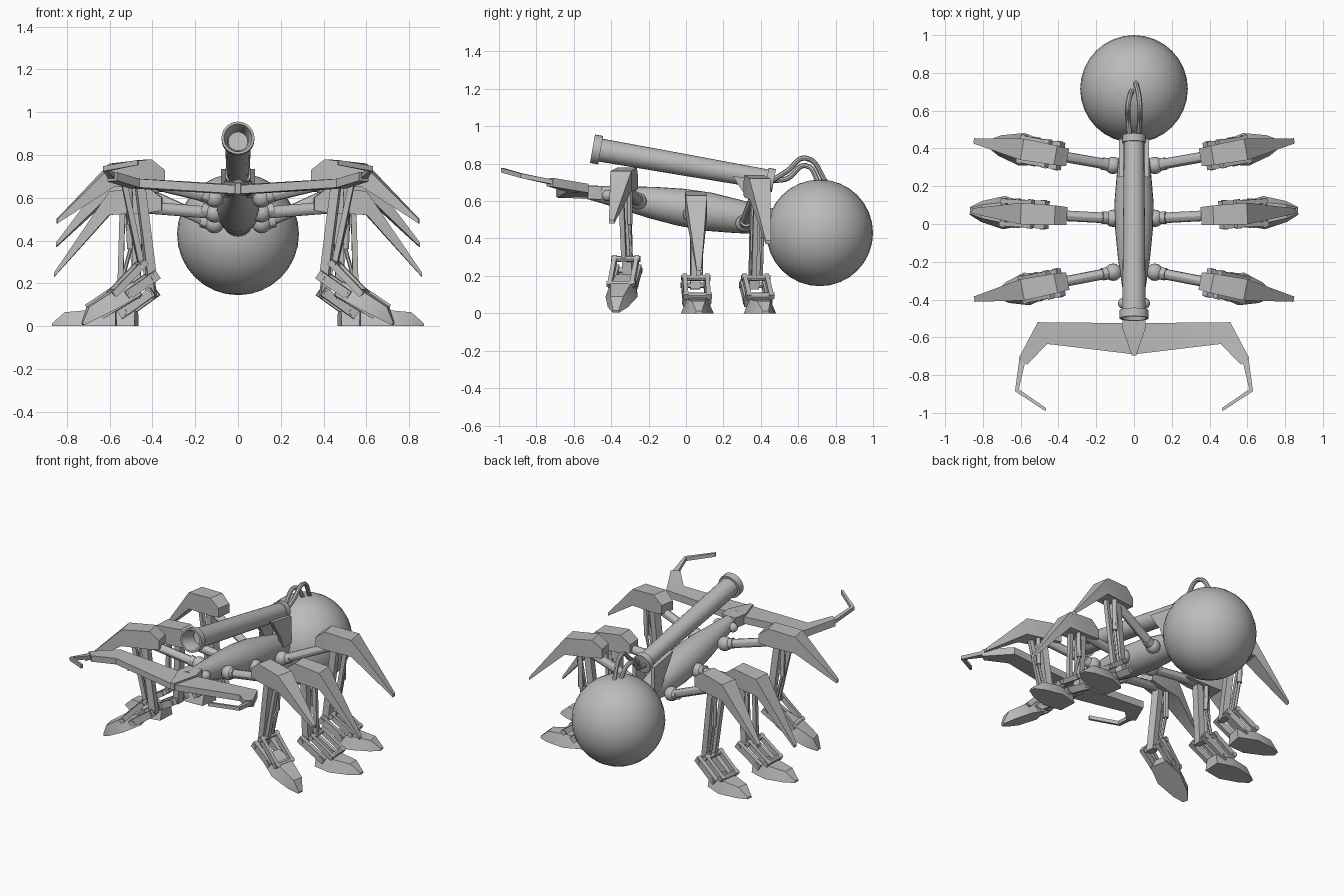
import bpy, bmesh, math
from mathutils import Vector, Matrix

old = bpy.data.objects.get("Cube")
if old:
    bpy.data.objects.remove(old, do_unlink=True)

gray = bpy.data.materials.new("plain_gray")
gray.use_nodes = True
tone = (0.5, 0.5, 0.5, 1)
gray.diffuse_color = tone
gray.node_tree.nodes["Principled BSDF"].inputs["Base Color"].default_value = tone
parts = []


def finish(name, bm):
    bmesh.ops.recalc_face_normals(bm, faces=bm.faces)
    mesh = bpy.data.meshes.new(name)
    bm.to_mesh(mesh)
    bm.free()
    mesh.materials.append(gray)
    obj = bpy.data.objects.new(name, mesh)
    bpy.context.collection.objects.link(obj)
    parts.append(obj)


def loft(name, rings):
    """Skin a list of equal-length rings and cap both ends."""
    bm = bmesh.new()
    vs = [[bm.verts.new(p) for p in ring] for ring in rings]
    n = len(vs[0])
    for a, b in zip(vs, vs[1:]):
        for i in range(n):
            j = (i + 1) % n
            bm.faces.new((a[i], a[j], b[j], b[i]))
    bm.faces.new(vs[0])
    bm.faces.new(vs[-1])
    finish(name, bm)


def lathe(name, p0, p1, profile, sides=24):
    """Turn (fraction along axis, radius) pairs around the axis p0-p1."""
    p0, p1 = Vector(p0), Vector(p1)
    rot = (p1 - p0).to_track_quat('Z', 'Y')
    rings = []
    for t, r in profile:
        c = p0.lerp(p1, t)
        rings.append([c + rot @ Vector((r * math.cos(a), r * math.sin(a), 0))
                      for a in (math.tau * i / sides for i in range(sides))])
    loft(name, rings)


def rod(name, p0, p1, r):
    lathe(name, p0, p1, [(0, r), (1, r)], 12)


def ball(name, c, r, seg=16):
    bm = bmesh.new()
    bmesh.ops.create_uvsphere(bm, u_segments=seg, v_segments=seg // 2, radius=r,
                              matrix=Matrix.Translation(c))
    finish(name, bm)


def cable(name, pts, r):
    cu = bpy.data.curves.new(name, 'CURVE')
    cu.dimensions = '3D'
    cu.bevel_depth = r
    cu.bevel_resolution = 2
    cu.resolution_u = 6
    sp = cu.splines.new('BEZIER')
    sp.bezier_points.add(len(pts) - 1)
    for bp, p in zip(sp.bezier_points, pts):
        bp.co = p
        bp.handle_left_type = bp.handle_right_type = 'AUTO'
    tmp = bpy.data.objects.new(name, cu)
    bpy.context.collection.objects.link(tmp)
    bm = bmesh.new()
    bm.from_mesh(tmp.to_mesh())
    bpy.data.objects.remove(tmp, do_unlink=True)
    finish(name, bm)


# Rear globe and tapered body
ball("rear_globe", (0, 0.715, 0.43), 0.285, 32)
lathe("body", (0, -0.54, 0.65), (0, 0.48, 0.485),
      [(0, .035), (.08, .045), (.2, .062), (.35, .085), (.5, .1), (.65, .103),
       (.8, .09), (.92, .075), (1, .07)])

# Barrel with flared muzzle, bore and breech collar
lathe("barrel", (0, -0.5, 0.88), (0, 0.47, 0.71),
      [(.1, .045), (.05, .05), (0, .066), (0, .077), (.045, .077), (.045, .062),
       (.5, .058), (.96, .053), (.96, .062), (1, .062), (1, .03)])
for s, side in ((1, "left"), (-1, "right")):
    # Curved bracket carrying the barrel
    loft(f"{side}_barrel_bracket",
         [[(s * x, .25, .735), (s * x, .45, .70), (s * x, .45, .52),
           (s * x, .37, .52), (s * x, .34, .60), (s * x, .29, .67)] for x in (.055, .08)])
    ball(f"{side}_front_knob", (s * .055, -.42, .63), .03)
    # Hoses from breech to globe
    top = .83 if s > 0 else .79
    cable(f"{side}_hose", [(s * .022, .46, .71), (s * .03, .54, top - .07),
                           (s * .03, .64, top), (s * .008, .735 + s * .02, .69)], .014)

# Front crossbar, lifting at its ends
half = [((0, -.525), (0, -.69), .638), ((.51, -.52), (.46, -.635), .668),
        ((.61, -.71), (.565, -.745), .70)]
spans = [((-b[0], b[1]), (-f[0], f[1]), z) for b, f, z in half[:0:-1]] + half
loft("front_crossbar", [[(x, y, z + h) for (x, y), h in
                         ((b, .024), (f, .02), (f, -.02), (b, -.024))] for b, f, z in spans])
loft("crossbar_hub", [[(-w, y, .645 - h), (w, y, .645 - h), (w, y, .645 + h), (-w, y, .645 + h)]
                      for y, w, h in ((-.45, .05, .036), (-.54, .065, .034), (-.695, .012, .024))])

# Hooked pincers
for s, side in ((1, "left"), (-1, "right")):
    path = [((.605, -.70), (.575, -.725), .70), ((.63, -.885), (.61, -.875), .736),
            ((.47, -.99), (.465, -.975), .765)]
    loft(f"{side}_pincer", [[(s * x, y, z + h) for (x, y), h in
                             ((o, .012), (i, .012), (i, -.012), (o, -.012))] for o, i, z in path])


def leg(label, s, y0, ball_z, angle, top, tip, tilt, heel, knee, upper):
    """Leg in its own plane: u outward, v across, z up."""
    ca, sa = math.cos(angle), math.sin(angle)

    def P(u, v, z):
        d = u - .11
        return Vector((s * (.11 + d * ca - v * sa), y0 + d * sa + v * ca, z))

    def bar(name, a, b, v, w, t):
        """Flat bar between two (u, z) points at offset v."""
        a, b = Vector(a), Vector(b)
        d = (b - a).normalized()
        n = Vector((-d.y, d.x)) * w
        a, b = a - d * w, b + d * w
        loft(f"{label}_{name}", [[P(c.x + k * n.x, v + q, c.y + k * n.y)
                                  for k, q in ((1, t), (1, -t), (-1, -t), (-1, t))] for c in (a, b)])

    # Hip joint and arm
    ball(f"{label}_hip", P(.11, 0, ball_z), .046)
    rod(f"{label}_arm_collar", P(.12, 0, ball_z), P(.17, 0, ball_z + .015), .033)
    rod(f"{label}_arm", P(.12, 0, ball_z), P(.5, 0, top - .09), .028)
    # Armour shell: u, upper z, lower z, half width
    shell = [(.355, top - .05, top - .11, .047), (.42, top, top - .12, .052),
             (.60, top - .02, top - .13, .057), (.86, tip, tip - .02, .014)]
    loft(f"{label}_armour", [[P(u, w, a), P(u, -w, a), P(u, -w, b), P(u, w, b)]
                             for u, a, b, w in shell])
    # Shin, strut and piston
    bar("shin", (.465, top - .12), knee, 0, .021, .026)
    bar("rear_strut", (.54, top - .12), upper, -.01, .013, .013)
    mid = (top - .12 + upper[1]) / 2
    rod(f"{label}_piston_sleeve", P(.51, .03, top - .12), P(.505, .03, mid), .016)
    rod(f"{label}_piston_rod", P(.505, .03, mid), P(upper[0], .03, upper[1]), .009)
    # Paired ankle links with cross pins
    rise = .09 if tilt else 0
    low, high = (heel + .05, .065 + rise), (heel + .12, .095 + rise * .7)
    for v in (-.06, .06):
        bar("lower_link", knee, low, v, .022, .014)
        bar("upper_link", upper, high, v, .016, .012)
    for u, z in (knee, upper, low, high):
        rod(f"{label}_pin", P(u, -.078, z), P(u, .078, z), .016)
    # Foot: distance from heel, height, lower and upper half width
    ct, st = math.cos(tilt), math.sin(tilt)

    def F(d, v, z):
        return P(heel + d * ct + z * st, v, z * ct + (.3 - d) * st + (.005 if tilt else 0))

    foot = [(0, .07, .06, .045), (.12, .076, .088, .055), (.24, .065, .055, .035), (.3, .012, .02, .015)]
    loft(f"{label}_foot", [[F(d, w, 0), F(d, -w, 0), F(d, -k, h), F(d, k, h)]
                           for d, h, w, k in foot])


for s, side in ((1, "left"), (-1, "right")):
    leg(f"{side}_front_leg", s, -.255, .60, math.radians(-11), .78, .50, math.radians(28), .47,
        (.41, .23), (.46, .29))
    leg(f"{side}_middle_leg", s, .03, .53, math.radians(3), .65, .25, 0, .57,
        (.48, .15), (.55, .19))
    leg(f"{side}_rear_leg", s, .31, .48, math.radians(10), .74, .39, 0, .48,
        (.41, .15), (.47, .19))

# Smooth round parts, keep edges sharp
bpy.ops.object.select_all(action='DESELECT')
for obj in parts:
    obj.select_set(True)
bpy.context.view_layer.objects.active = parts[0]
bpy.ops.object.shade_smooth_by_angle(angle=math.radians(30))
